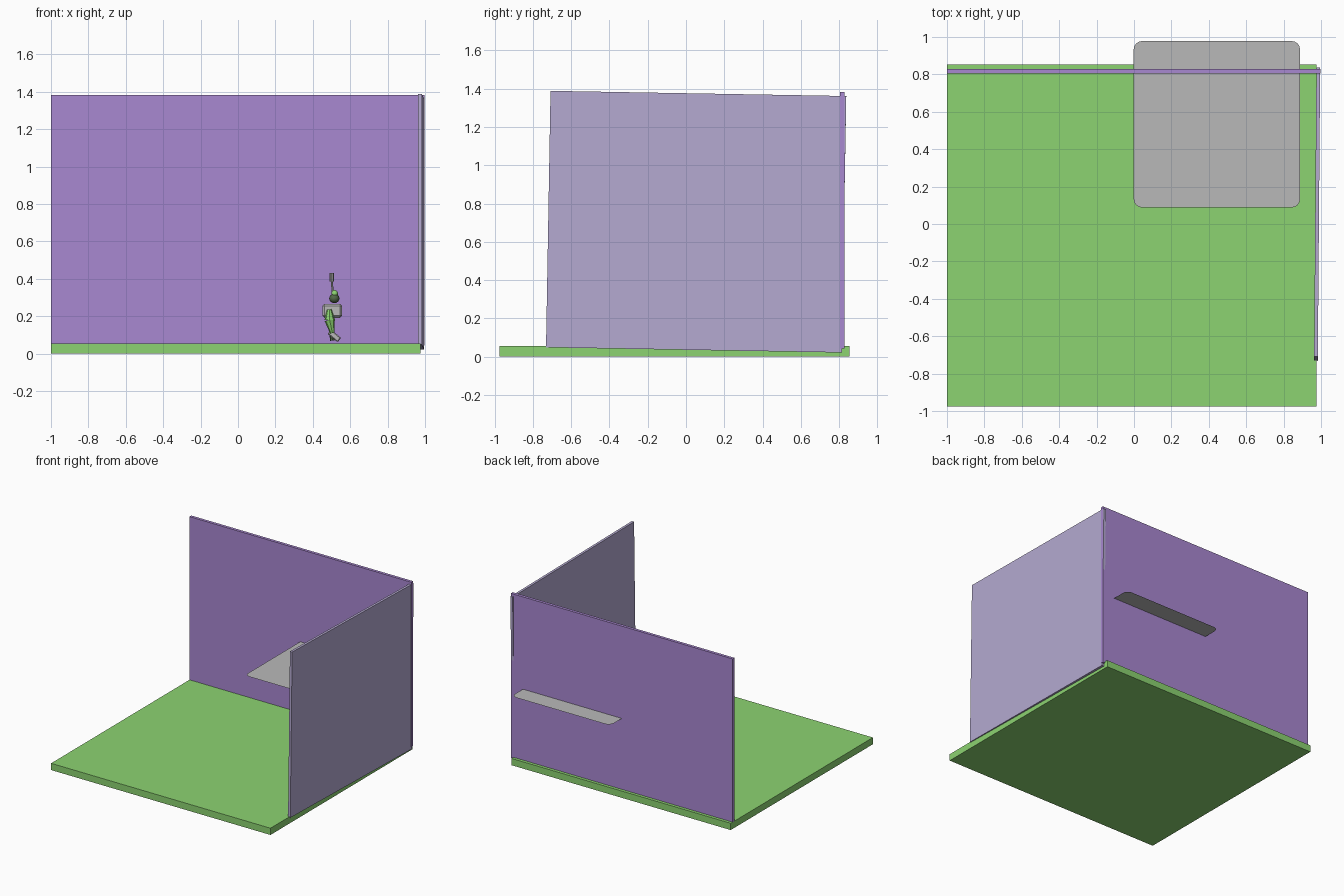
import bpy, bmesh, math
from mathutils import Vector

if "Cube" in bpy.data.objects:
    bpy.data.objects.remove(bpy.data.objects["Cube"])


def material(name, rgb):
    m = bpy.data.materials.new(name)
    lin = [((c / 255 + 0.055) / 1.055) ** 2.4 for c in rgb]
    m.diffuse_color = (*lin, 1)
    m.use_nodes = True
    m.node_tree.nodes["Principled BSDF"].inputs["Base Color"].default_value = m.diffuse_color
    return m


GREEN = material("grass green", (140, 211, 113))
PURPLE = material("wall purple", (169, 136, 209))
LAVENDER = material("pale lavender", (181, 170, 209))
GREY = material("light grey", (185, 185, 185))
DARK = material("dark olive", (82, 105, 72))


def add(name, bm, mat, loc=(0, 0, 0), rot=(0, 0, 0), smooth=False):
    me = bpy.data.meshes.new(name)
    bm.to_mesh(me)
    bm.free()
    me.materials.append(mat)
    ob = bpy.data.objects.new(name, me)
    ob.location, ob.rotation_euler = loc, rot
    bpy.context.collection.objects.link(ob)
    for p in me.polygons:
        p.use_smooth = smooth
    return ob


def box(name, size, mat, loc, rot=(0, 0, 0), bevel=0):
    bm = bmesh.new()
    bmesh.ops.create_cube(bm, size=1)
    bmesh.ops.scale(bm, vec=size, verts=bm.verts)
    if bevel:
        bmesh.ops.bevel(bm, geom=bm.edges[:], offset=bevel, segments=1, affect='EDGES')
    return add(name, bm, mat, loc, rot)


def span(name, lo, hi, mat):
    lo, hi = Vector(lo), Vector(hi)
    return box(name, hi - lo, mat, (lo + hi) / 2)


def ball(name, size, mat, loc):
    bm = bmesh.new()
    bmesh.ops.create_uvsphere(bm, u_segments=12, v_segments=8, radius=0.5)
    bmesh.ops.scale(bm, vec=size, verts=bm.verts)
    return add(name, bm, mat, loc, smooth=True)


def rod(name, a, b, r1, r2, mat, sides=8):
    a, b = Vector(a), Vector(b)
    bm = bmesh.new()
    bmesh.ops.create_cone(bm, cap_ends=True, segments=sides, radius1=r1, radius2=r2,
                          depth=(b - a).length)
    rot = (b - a).to_track_quat('Z', 'Y').to_euler()
    return add(name, bm, mat, (a + b) / 2, rot)


# floor and walls; the right wall is very slightly tilted
span("floor", (-1, -0.975, 0), (0.975, 0.853, 0.055), GREEN)
span("back_wall", (-1, 0.804, 0.043), (0.997, 0.828, 1.383), PURPLE)
box("right_wall", (0.02, 1.545, 1.34), LAVENDER, (0.979, 0.053, 0.705), (-0.0175, 0, -0.008))

# flat sheet with rounded corners, passing through the back wall
bm = bmesh.new()
cx, cy, half, r = 0.443, 0.533, 0.445, 0.045
verts = []
for k, (sx, sy) in enumerate([(1, 1), (-1, 1), (-1, -1), (1, -1)]):
    for i in range(5):
        a = math.pi / 2 * (k + i / 4)
        verts.append(bm.verts.new((sx * (half - r) + r * math.cos(a),
                                   sy * (half - r) + r * math.sin(a), 0)))
bm.faces.new(verts)
add("shelf_sheet", bm, GREY, (cx, cy, 0.632))

# small figure standing under the sheet
Y = 0.5
box("figure_foot", (0.07, 0.09, 0.03), GREY, (0.515, Y, 0.095), (0, 0.7, 0), 0.005)
rod("figure_ankle", (0.505, Y, 0.07), (0.495, Y, 0.14), 0.012, 0.012, DARK)
rod("figure_leg_lower", (0.505, Y - 0.05, 0.11), (0.49, Y - 0.05, 0.18), 0.012, 0.028, GREEN)
rod("figure_leg_upper", (0.49, Y - 0.05, 0.18), (0.488, Y - 0.05, 0.237), 0.028, 0.012, GREEN)
box("figure_body", (0.105, 0.09, 0.075), GREY, (0.504, Y, 0.229), (0, 0, 0), 0.012)
ball("figure_head", (0.055, 0.06, 0.05), DARK, (0.515, Y, 0.295))
ball("figure_cap", (0.035, 0.04, 0.04), GREEN, (0.517, Y, 0.32))
rod("figure_arm", (0.508, Y, 0.30), (0.501, Y, 0.40), 0.006, 0.005, GREY)
rod("figure_hand", (0.501, Y, 0.385), (0.501, Y, 0.43), 0.011, 0.011, GREY)
